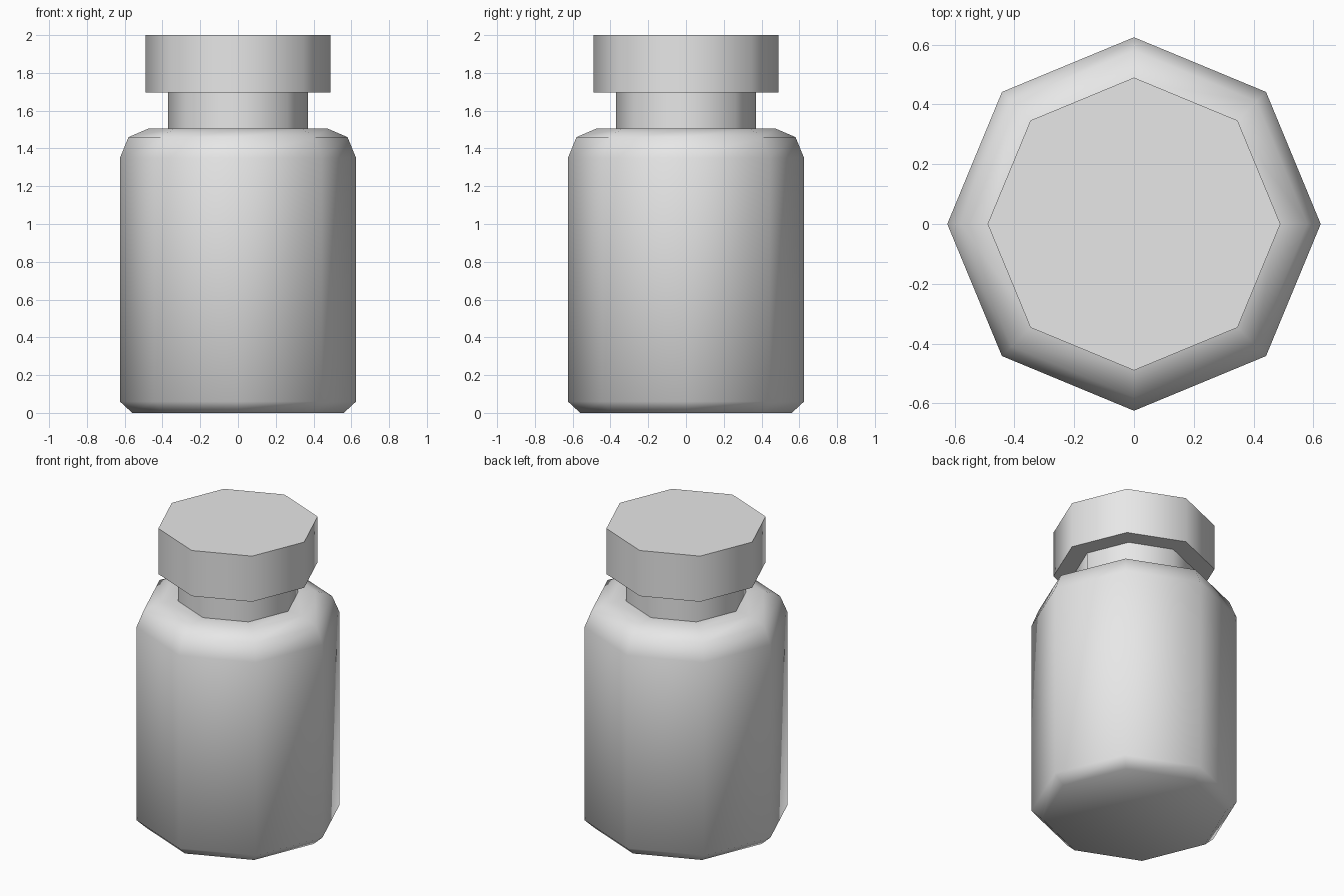
import bpy, bmesh, math

cube = bpy.data.objects.get("Cube")
if cube:
    bpy.data.objects.remove(cube, do_unlink=True)

SIDES = 8

grey = bpy.data.materials.new("light_grey")
grey.use_nodes = True
colour = (0.8, 0.8, 0.8, 1.0)
grey.diffuse_color = colour
grey.node_tree.nodes["Principled BSDF"].inputs["Base Color"].default_value = colour


def lathe(name, profile, cap_bottom=False, cap_top=False):
    """Spin a bottom-to-top (radius, height) profile into an eight-sided part."""
    bm = bmesh.new()
    rings = []
    for r, z in profile:
        rings.append([bm.verts.new((r * math.cos(a), r * math.sin(a), z))
                      for a in (math.tau * i / SIDES for i in range(SIDES))])
    for low, high in zip(rings, rings[1:]):
        for i in range(SIDES):
            j = (i + 1) % SIDES
            bm.faces.new((low[i], low[j], high[j], high[i]))
    if cap_bottom:
        bm.faces.new(rings[0][::-1])
    if cap_top:
        bm.faces.new(rings[-1])
    mesh = bpy.data.meshes.new(name)
    bm.to_mesh(mesh)
    bm.free()
    mesh.materials.append(grey)
    obj = bpy.data.objects.new(name, mesh)
    bpy.context.collection.objects.link(obj)
    bpy.ops.object.select_all(action='DESELECT')
    obj.select_set(True)
    bpy.context.view_layer.objects.active = obj
    bpy.ops.object.shade_smooth_by_angle(angle=math.radians(60))
    return obj


# Jar body with chamfered base and rounded shoulder
lathe("jar_body", [(0.56, 0), (0.625, 0.06), (0.625, 1.35), (0.58, 1.46),
                   (0.475, 1.505), (0.37, 1.505)], cap_bottom=True)

# Narrow neck
lathe("neck", [(0.37, 1.505), (0.37, 1.695)])

# Wide lid with a flat underside
lathe("lid", [(0.37, 1.695), (0.49, 1.695), (0.49, 2.0)], cap_top=True)
